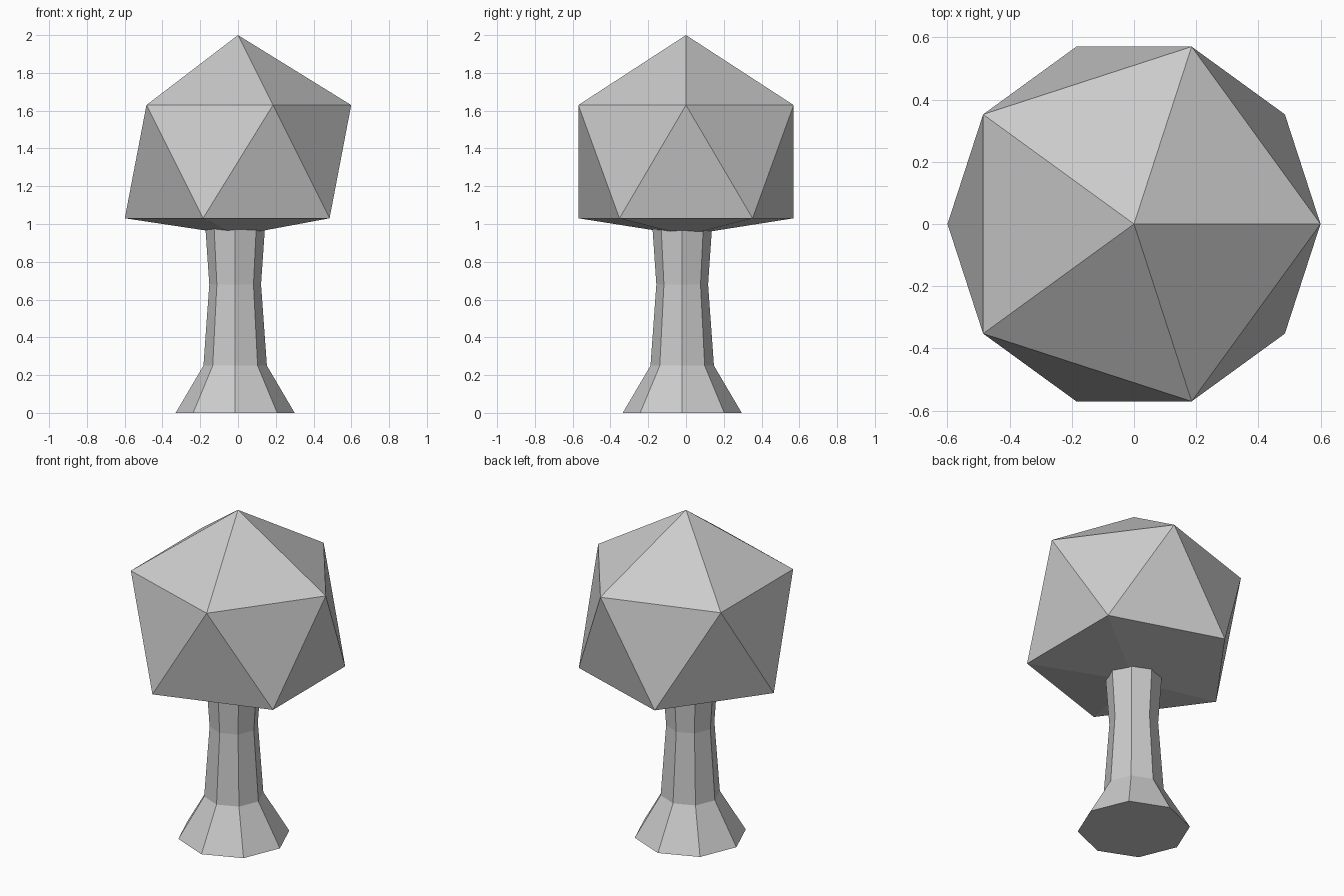
import bpy, bmesh
from math import cos, sin, pi

if "Cube" in bpy.data.objects:
    bpy.data.objects.remove(bpy.data.objects["Cube"])


def add_object(name, bm):
    bmesh.ops.recalc_face_normals(bm, faces=bm.faces)
    mesh = bpy.data.meshes.new(name)
    bm.to_mesh(mesh)
    bm.free()
    obj = bpy.data.objects.new(name, mesh)
    bpy.context.collection.objects.link(obj)
    return obj


# trunk: eight-sided flared column, slightly off centre
SIDES = 8
PROFILE = [(0.315, 0.0), (0.168, 0.25), (0.137, 0.68), (0.159, 1.0)]
bm = bmesh.new()
rings = [[bm.verts.new((r * cos(2 * pi * i / SIDES), r * sin(2 * pi * i / SIDES), z))
          for i in range(SIDES)] for r, z in PROFILE]
for low, high in zip(rings, rings[1:]):
    for i in range(SIDES):
        j = (i + 1) % SIDES
        bm.faces.new((low[i], low[j], high[j], high[i]))
bm.faces.new(rings[0][::-1])
bm.faces.new(rings[-1])
trunk = add_object("trunk", bm)
trunk.location = (-0.015, -0.02, 0)

# crown: icosahedron with its lowest point pushed up to flatten the underside
bm = bmesh.new()
bmesh.ops.create_icosphere(bm, subdivisions=1, radius=0.67)
min(bm.verts, key=lambda v: v.co.z).co.z = 0.94 - 1.33
crown = add_object("crown", bm)
crown.location = (0, 0, 1.33)
